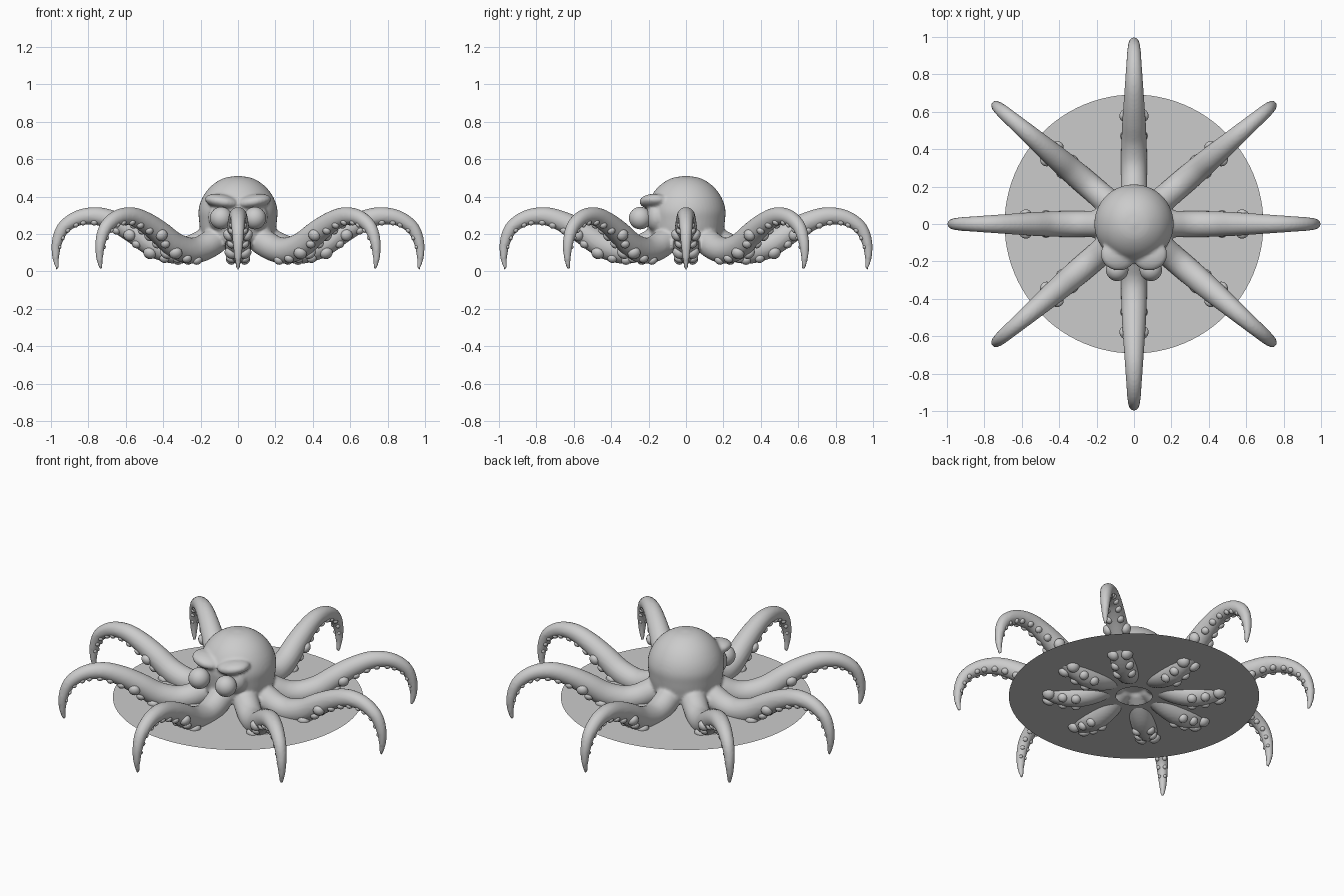
import bpy, bmesh, math
from math import sin, cos, pi, radians
from mathutils import Vector, Matrix

cube = bpy.data.objects.get("Cube")
if cube:
    bpy.data.objects.remove(cube, do_unlink=True)

grey = bpy.data.materials.new("soft grey")
grey.use_nodes = True
grey.diffuse_color = (0.6, 0.6, 0.6, 1)
grey.node_tree.nodes["Principled BSDF"].inputs["Base Color"].default_value = (0.6, 0.6, 0.6, 1)


def finish(bm, name, smooth=True):
    bmesh.ops.recalc_face_normals(bm, faces=bm.faces)
    mesh = bpy.data.meshes.new(name)
    bm.to_mesh(mesh)
    bm.free()
    mesh.materials.append(grey)
    for p in mesh.polygons:
        p.use_smooth = smooth
    obj = bpy.data.objects.new(name, mesh)
    bpy.context.collection.objects.link(obj)
    return obj


def spline(points, steps):
    """Catmull-Rom curve through tuples of any size."""
    pts = [Vector(p) for p in points]
    pts = [2 * pts[0] - pts[1]] + pts + [2 * pts[-1] - pts[-2]]
    out = []
    for a, b, c, d in zip(pts, pts[1:], pts[2:], pts[3:]):
        for i in range(steps):
            t = i / steps
            out.append(0.5 * (2 * b + (c - a) * t + (2 * a - 5 * b + 4 * c - d) * t * t
                              + (3 * b - a - 3 * c + d) * t ** 3))
    return out + [pts[-2]]


def skin(bm, rings):
    """Join rings of points into a closed tube."""
    rows = [[bm.verts.new(p) for p in ring] for ring in rings]
    n = len(rows[0])
    for a, b in zip(rows, rows[1:]):
        for i in range(n):
            bm.faces.new((a[i], a[(i + 1) % n], b[(i + 1) % n], b[i]))
    bm.faces.new(rows[0][::-1])
    bm.faces.new(rows[-1])


def ball(bm, centre, size, turn=None, seg=24):
    mat = Matrix.Translation(centre) @ (turn or Matrix()) @ Matrix.Diagonal((*size, 1))
    bmesh.ops.create_uvsphere(bm, u_segments=seg, v_segments=seg // 2, radius=1, matrix=mat)


# Arm centre line: distance out, height, thickness
ARM = spline([(0.1, 0.2, 0.07), (0.19, 0.15, 0.072), (0.27, 0.118, 0.07),
              (0.35, 0.112, 0.07), (0.45, 0.143, 0.068), (0.55, 0.207, 0.063),
              (0.65, 0.262, 0.056), (0.75, 0.295, 0.049), (0.85, 0.287, 0.042),
              (0.93, 0.237, 0.036), (0.967, 0.16, 0.029), (0.975, 0.08, 0.02),
              (0.965, 0.01, 0.009)], 6)
DIAG = radians(40.6)
ANGLES = [0, DIAG, pi / 2, pi - DIAG, pi, pi + DIAG, -pi / 2, -DIAG]


def frame(i):
    """Point, thickness and upward normal on the arm centre line."""
    a, b = ARM[max(i - 1, 0)], ARM[min(i + 1, len(ARM) - 1)]
    t = Vector((b.x - a.x, 0, b.y - a.y)).normalized()
    return Vector((ARM[i].x, 0, ARM[i].y)), ARM[i].z, Vector((-t.z, 0, t.x))


# Head, brows, cheeks and arms fused into one smooth skin
bm = bmesh.new()
profile = spline([(0.004, 0.512), (0.08, 0.497), (0.145, 0.455), (0.19, 0.395),
                  (0.211, 0.33), (0.208, 0.27), (0.2, 0.21), (0.185, 0.165),
                  (0.12, 0.15), (0.004, 0.16)], 5)
skin(bm, [[(p.x * cos(k * pi / 24), p.x * sin(k * pi / 24), p.y) for k in range(48)]
          for p in profile])
for s in (-1, 1):
    tilt = Matrix.Rotation(-s * radians(10), 4, 'Y') @ Matrix.Rotation(s * radians(12), 4, 'Z')
    ball(bm, (s * 0.085, -0.165, 0.373), (0.095, 0.085, 0.04), tilt)
    ball(bm, (s * 0.085, -0.155, 0.29), (0.075, 0.06, 0.08))
for ang in ANGLES:
    rot = Matrix.Rotation(ang, 3, 'Z')
    rings = []
    for i in range(len(ARM)):
        p, r, up = frame(i)
        rings.append([rot @ (p + up * r * sin(k * pi / 10) + Vector((0, r * cos(k * pi / 10), 0)))
                      for k in range(20)])
    skin(bm, rings)
body = finish(bm, "head_and_arms")
fuse = body.modifiers.new("fuse", 'REMESH')
fuse.mode = 'VOXEL'
fuse.voxel_size = 0.009
fuse.use_smooth_shade = True
relax = body.modifiers.new("relax", 'SMOOTH')
relax.factor = 0.5
relax.iterations = 5

# Eyes
for s, side in ((1, "left"), (-1, "right")):
    bm = bmesh.new()
    ball(bm, (s * 0.09, -0.245, 0.285), (0.06, 0.06, 0.06), seg=32)
    finish(bm, side + "_eye")

# Two rows of suckers under each arm, largest partway along
bm = bmesh.new()
COUNT = 13
for ang in ANGLES:
    rot = Matrix.Rotation(ang, 4, 'Z')
    for j in range(COUNT):
        i = 16 + round(j * 46 / (COUNT - 1))
        p, r, up = frame(i)
        big = 1.25 if j in (2, 4) else 0.9
        size = r * 0.42 * big
        for s in (-1, 1):
            spread = radians(62 if j == 4 else 38)
            out = -up * cos(spread) + Vector((0, s * sin(spread), 0))
            turn = rot @ out.to_track_quat('Z', 'Y').to_matrix().to_4x4()
            ball(bm, rot @ (p + out * r * 0.95), (size, size, size * 0.75), turn, 14)
finish(bm, "suckers")

# Flat round base with an opening under the body
bm = bmesh.new()
loops = [[bm.verts.new((r * cos(k * pi / 48), r * sin(k * pi / 48), 0.1)) for k in range(96)]
         for r in (0.1, 0.692)]
for k in range(96):
    n = (k + 1) % 96
    bm.faces.new((loops[0][k], loops[1][k], loops[1][n], loops[0][n]))
finish(bm, "base_disc", smooth=False)
